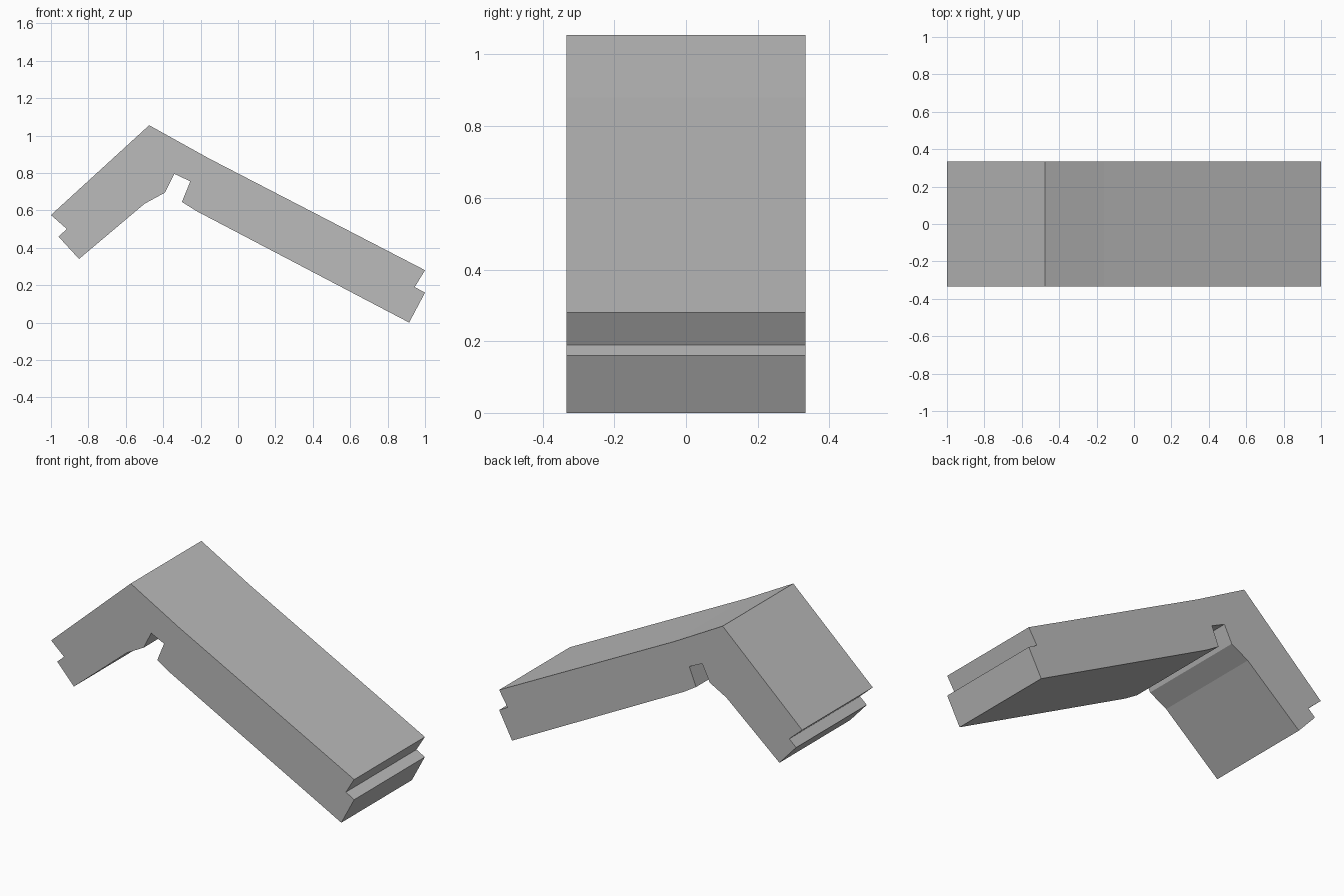
import bpy
import bmesh

# Remove the default cube
cube = bpy.data.objects.get("Cube")
if cube:
    bpy.data.objects.remove(cube, do_unlink=True)

HALF_WIDTH = 0.333


def make_material(name, colour):
    mat = bpy.data.materials.new(name)
    mat.use_nodes = True
    mat.diffuse_color = colour
    mat.node_tree.nodes["Principled BSDF"].inputs["Base Color"].default_value = colour
    return mat


def extrude_profile(name, profile, half_width, mat):
    """Extrude an x-z outline along y into a solid."""
    bm = bmesh.new()
    face = bm.faces.new([bm.verts.new((x, -half_width, z)) for x, z in profile])
    result = bmesh.ops.extrude_face_region(bm, geom=[face])
    moved = [v for v in result["geom"] if isinstance(v, bmesh.types.BMVert)]
    bmesh.ops.translate(bm, verts=moved, vec=(0, 2 * half_width, 0))
    bmesh.ops.recalc_face_normals(bm, faces=bm.faces)
    mesh = bpy.data.meshes.new(name)
    bm.to_mesh(mesh)
    bm.free()
    mesh.materials.append(mat)
    obj = bpy.data.objects.new(name, mesh)
    bpy.context.collection.objects.link(obj)
    return obj


# Outer slopes, from the short arm's tip over the ridge to the long arm's tip
top_edge = [(-1.0, 0.575), (-0.475, 1.055), (-0.16, 0.88), (1.0, 0.28)]
# Stepped end of the long arm
long_end = [(0.945, 0.19), (1.0, 0.16), (0.915, 0.0)]
# Underside with the slot below the ridge
underside = [(-0.22, 0.595), (-0.30, 0.645), (-0.255, 0.755),
             (-0.34, 0.795), (-0.39, 0.695), (-0.50, 0.635)]
# Stepped end of the short arm
short_end = [(-0.85, 0.34), (-0.96, 0.46), (-0.915, 0.50)]

grey = make_material("light grey", (0.5, 0.5, 0.5, 1.0))
extrude_profile("ridge_cap", top_edge + long_end + underside + short_end,
                HALF_WIDTH, grey)
